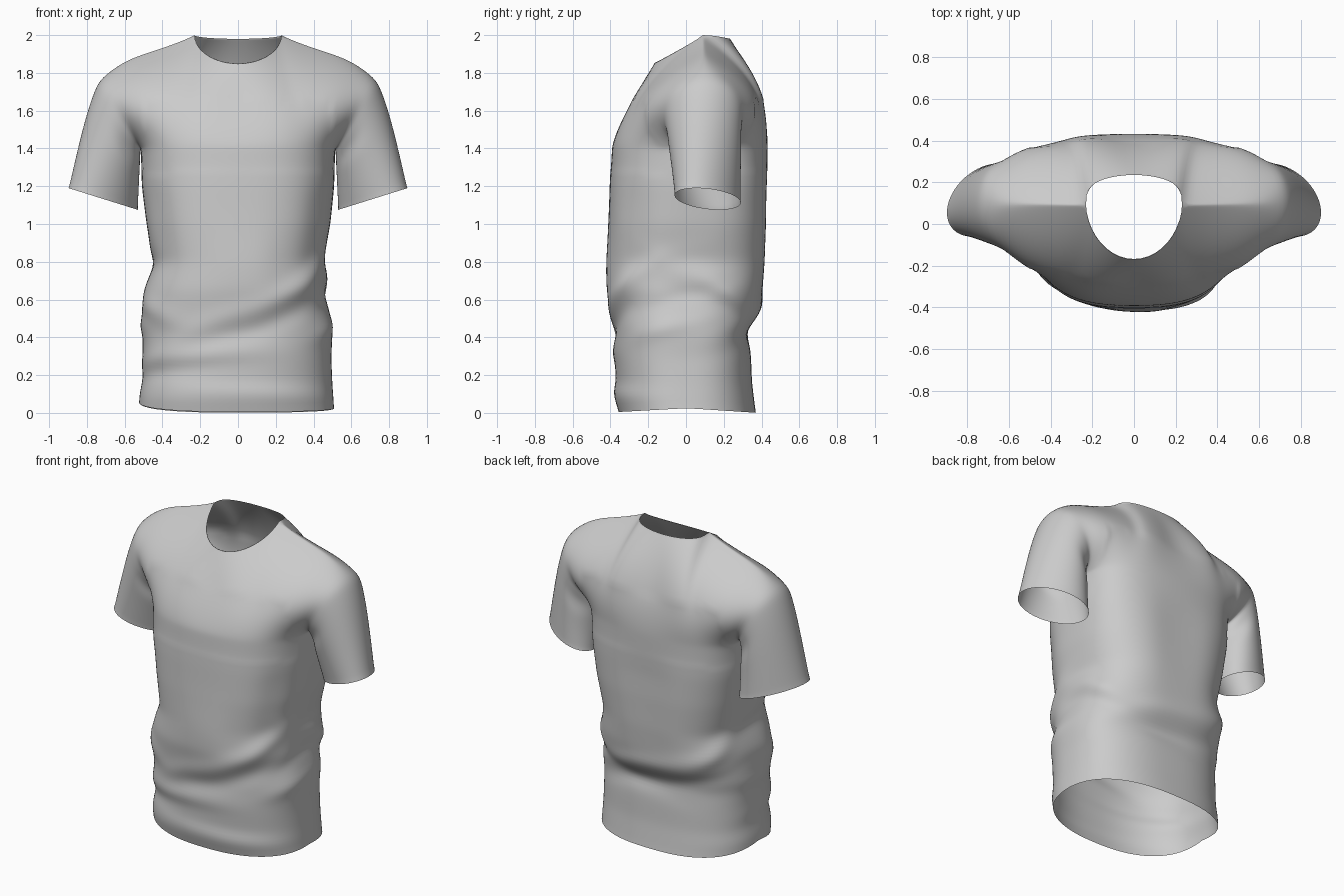
import bpy, bmesh, math
from mathutils import Vector
from math import sin, cos, pi, exp, radians

if "Cube" in bpy.data.objects:
    bpy.data.objects.remove(bpy.data.objects["Cube"])

NC, NL, NU, NS = 56, 64, 30, 28      # columns per panel, lower rows, upper rows, sleeve rings
CHEST, NECK_S = 1.40, 20 / 56
ARMPIT, SHOULDER = Vector((0.515, 0.08, CHEST)), Vector((0.72, 0.10, 1.775))
CUFF_IN, CUFF_OUT = Vector((0.53, 0.175, 1.075)), Vector((0.897, 0.055, 1.19))
ARM_R, CUFF_R = 0.212, 0.165

# torso profile: z, left half width, right half width, front y, back y, side seam y
PROFILE = [
    (0.00, .52, .51, -.355, .37, .00), (0.08, .525, .505, -.38, .36, .00),
    (0.16, .51, .50, -.37, .35, .00), (0.30, .505, .495, -.385, .345, .00),
    (0.42, .505, .50, -.38, .335, .00), (0.55, .51, .48, -.395, .39, .00),
    (0.65, .495, .48, -.41, .41, .00), (0.80, .45, .45, -.41, .425, .01),
    (1.00, .485, .49, -.41, .435, .03), (1.20, .51, .51, -.405, .437, .06),
    (1.40, .515, .515, -.395, .435, .08)]

# cloth folds: angle (0 front, 90 right, 180 back), z, spread in degrees, height, tilt, amount
FOLDS = [
    (20, .60, 45, .045, .22, .018), (25, .50, 50, .04, .18, -.018), (50, .72, 25, .04, .2, .016),
    (-40, .30, 45, .035, .04, .014), (-45, .22, 45, .03, .04, -.014), (0, .12, 60, .03, -.03, .010),
    (-60, .55, 30, .05, -.15, .016), (75, .45, 25, .035, .1, .018), (80, .60, 30, .035, .15, -.018),
    (110, .66, 35, .045, -.25, .020), (130, .53, 45, .04, -.15, -.022), (190, .58, 55, .045, .12, .018),
    (195, .46, 60, .035, .10, -.018), (235, .70, 35, .05, .25, .016), (270, .46, 20, .03, 0, .016),
    (270, .78, 30, .05, 0, -.012), (180, 1.1, 12, .45, 0, -.014), (5, .75, 16, .2, 0, .015),
    (55, 1.0, 14, .3, 0, -.012), (-55, 1.0, 14, .3, 0, -.012)]


def profile(z):
    for a, b in zip(PROFILE, PROFILE[1:]):
        if z <= b[0] + 1e-6:
            k = (z - a[0]) / (b[0] - a[0])
            return [p + (q - p) * k for p, q in zip(a[1:], b[1:])]
    return PROFILE[-1][1:]


def torso(s, z, back):
    """Point on the tube below the armpits; s runs -1..1 from left to right seam."""
    wl, wr, yf, yb, y0 = profile(z)
    e = 2 / (2.5 + .5 * z / CHEST if back else 2.35 + .4 * z / CHEST)
    a = s * pi / 2
    x = (wr if s > 0 else -wl) * abs(sin(a)) ** e
    y = y0 + ((yb if back else yf) - y0) * max(cos(a), 0) ** e
    ang = 180 - s * 90 if back else s * 90
    d = 0
    for fa, fz, sp, h, tilt, amt in FOLDS:
        da = (ang - fa + 180) % 360 - 180
        d += amt * exp(-(da / sp) ** 2 - ((z - fz - tilt * radians(da)) / h) ** 2)
    d *= min(1, (CHEST - z) / 0.25)
    return Vector((x, y, z)) + Vector((x, y - y0, 0)).normalized() * d


def top_edge(s, back):
    """Neckline in the middle, shoulder seam outside it."""
    a, sg = abs(s), (1 if s >= 0 else -1)
    if a <= NECK_S + 1e-6:
        q = min(1, a / NECK_S) * pi / 2
        c = max(cos(q), 0)
        y = .09 + (.145 * c ** .6 if back else -.26 * c ** 1.1)
        return Vector((sg * .23 * sin(q), y, 2 - (.02 if back else .15) * c))
    q = (a - NECK_S) / (1 - NECK_S)
    p = Vector((.23, .09, 2)).lerp(SHOULDER, q)
    p.z += .03 * sin(pi * q ** 2)
    p.x *= sg
    return p


def yoke(s, t, back):
    """Chest and upper back between armhole, chest line and shoulder."""
    h, k = (1 - cos(pi * t)) / 2, abs(s) ** 6
    g = (1 - k) * h * h / (h + .11) * 1.11 + k * h      # leaves the chest line vertically
    a, b = torso(s, CHEST, back), top_edge(s, back)
    p = a.lerp(b, g)
    p.z = a.z + (b.z - a.z) * h
    b0 = .025 if back else .0
    bulge = b0 + (ARM_R - b0) * abs(s) ** (.75 if back else .95)
    p.y += (1 if back else -1) * bulge * ((1 - k) * 4 * g * (1 - g) + k * sin(pi * t))
    return p


def sleeve(u, t, side, back):
    """Tube from the armhole (u=0) to the cuff (u=1)."""
    h = (1 - cos(pi * t)) / 2
    inner, outer = ARMPIT.lerp(CUFF_IN, u), SHOULDER.lerp(CUFF_OUT, u)
    puff = .02 * sin(pi * u ** .6)
    outer += Vector((puff, 0, puff * .4))
    p = inner.lerp(outer, h)
    r = ARM_R * (1 - u) + CUFF_R * u
    crease = .02 * exp(-((u - .25) / .12) ** 2 - ((t - .3) / .15) ** 2) * min(1, u * 8)
    p.y += (1 if back else -1) * (r - crease) * sin(pi * t)
    p.x *= side
    return p


def add_grid(bm, rows):
    vs = [[bm.verts.new(p) for p in r] for r in rows]
    for a, b in zip(vs, vs[1:]):
        for i in range(len(a) - 1):
            bm.faces.new((a[i], a[i + 1], b[i + 1], b[i]))


def relax(bm, steps, keep=lambda co: True):
    inner = [v for v in bm.verts if not v.is_boundary and keep(v.co)]
    for _ in range(steps):
        bmesh.ops.smooth_vert(bm, verts=inner, factor=0.5,
                              use_axis_x=True, use_axis_y=True, use_axis_z=True)


# shirt: front and back panels plus both sleeves, welded along the seams
cols = [-1 + 2 * i / NC for i in range(NC + 1)]
bm = bmesh.new()
for back in (False, True):
    rows = []
    for j in range(NL):
        v = j / NL
        row = []
        for s in cols:
            hem = .005 + .035 * s * s - .016 * s * abs(s) - (.004 if back else 0) * (1 - s * s)
            row.append(torso(s, hem + (CHEST - hem) * v, back))
        rows.append(row)
    rows += [[yoke(s, j / NU, back) for s in cols] for j in range(NU + 1)]
    add_grid(bm, rows)
    for side in (-1, 1):
        add_grid(bm, [[sleeve(i / NS, j / NU, side, back) for j in range(NU + 1)]
                      for i in range(NS + 1)])
bmesh.ops.remove_doubles(bm, verts=bm.verts[:], dist=0.0006)
relax(bm, 6)
relax(bm, 18, lambda c: 1.27 < c.z < 1.65 and abs(c.x) < .5)     # blend the chest line
bmesh.ops.recalc_face_normals(bm, faces=bm.faces[:])
me = bpy.data.meshes.new("shirt")
bm.to_mesh(me)
bm.free()
me.polygons.foreach_set("use_smooth", [True] * len(me.polygons))
bpy.context.collection.objects.link(bpy.data.objects.new("shirt", me))
